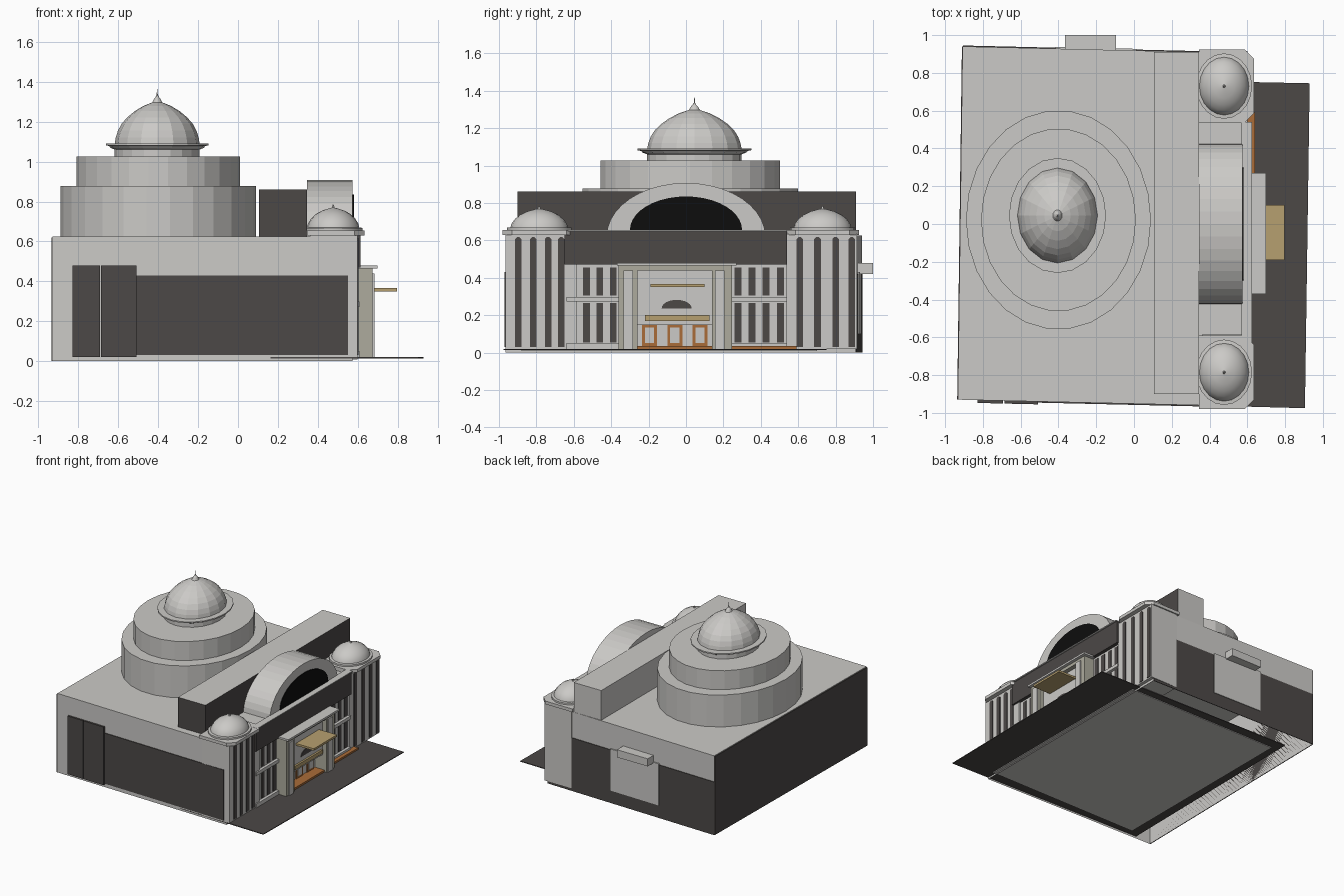
import bpy, bmesh, math

if "Cube" in bpy.data.objects:
    bpy.data.objects.remove(bpy.data.objects["Cube"])


def mat(name, r, g, b):
    m = bpy.data.materials.new(name)
    m.diffuse_color = (r, g, b, 1)
    m.use_nodes = True
    m.node_tree.nodes["Principled BSDF"].inputs["Base Color"].default_value = m.diffuse_color
    return m


LIGHT = mat("light_stone", 0.60, 0.59, 0.57)
DARK = mat("dark_grey", 0.072, 0.065, 0.062)
BLACK = mat("black_glass", 0.004, 0.004, 0.004)
OLIVE = mat("portal_stone", 0.42, 0.41, 0.34)
BROWN = mat("orange_wood", 0.40, 0.15, 0.04)
TAN = mat("tan_canopy", 0.47, 0.35, 0.16)


def finish(name, bm, m, smooth=False):
    bmesh.ops.recalc_face_normals(bm, faces=bm.faces)
    me = bpy.data.meshes.new(name)
    bm.to_mesh(me)
    bm.free()
    me.materials.append(m)
    ob = bpy.data.objects.new(name, me)
    bpy.context.collection.objects.link(ob)
    if smooth:
        bpy.context.view_layer.objects.active = ob
        ob.select_set(True)
        bpy.ops.object.shade_smooth_by_angle(angle=math.radians(35))
        ob.select_set(False)
    return ob


def prism(name, pts, lo, hi, m, axis="z", open_bottom=False):
    """Extrude a 2D outline: axis z uses (x, y) points, axis x uses (y, z) points."""
    bm = bmesh.new()
    pos = (lambda p, h: (p[0], p[1], h)) if axis == "z" else (lambda p, h: (h, p[0], p[1]))
    a = [bm.verts.new(pos(p, lo)) for p in pts]
    b = [bm.verts.new(pos(p, hi)) for p in pts]
    bm.faces.new(b)
    if not open_bottom:
        bm.faces.new(a[::-1])
    for i in range(len(pts)):
        j = (i + 1) % len(pts)
        bm.faces.new((a[i], a[j], b[j], b[i]))
    return finish(name, bm, m)


def box(name, x0, x1, y0, y1, z0, z1, m):
    return prism(name, [(x0, y0), (x1, y0), (x1, y1), (x0, y1)], z0, z1, m)


def wall_plate(name, p, q, t0, t1, z0, z1, m, off=0.006):
    """Thin plate on the wall from p to q (outside on the right), between fractions t0 and t1."""
    dx, dy = q[0] - p[0], q[1] - p[1]
    n = math.hypot(dx, dy)
    ox, oy = dy / n * off, -dx / n * off
    a = (p[0] + dx * t0, p[1] + dy * t0)
    b = (p[0] + dx * t1, p[1] + dy * t1)
    return prism(name, [a, (a[0] + ox, a[1] + oy), (b[0] + ox, b[1] + oy), b], z0, z1, m)


def lathe(name, cx, cy, profile, stretch, n, m, smooth=False):
    """Revolve (radius, z) points, stretched along y."""
    bm = bmesh.new()
    rings = []
    for r, z in profile:
        rings.append([bm.verts.new((cx + r * math.cos(2 * math.pi * i / n),
                                    cy + r * stretch * math.sin(2 * math.pi * i / n), z))
                      for i in range(n)])
    for a, b in zip(rings, rings[1:]):
        for i in range(n):
            j = (i + 1) % n
            bm.faces.new((a[i], a[j], b[j], b[i]))
    bm.faces.new(rings[0][::-1])
    bm.faces.new(rings[-1])
    return finish(name, bm, m, smooth)


def arch(ry, z0, z1, n=20, cy=0.0):
    return [(cy + ry * math.cos(math.pi * i / n), z0 + (z1 - z0) * math.sin(math.pi * i / n))
            for i in range(n + 1)]


def stripe(name, y0, y1, z0, z1, x, m):
    """Vertical plate with clipped top corners on a +x wall."""
    c = (y1 - y0) * 0.3
    prism(name, [(y0, z0), (y1, z0), (y1, z1 - c), (y1 - c, z1), (y0 + c, z1), (y0, z1 - c)],
          x - 0.001, x + 0.005, m, "x")


# main hall, slightly skewed, open underneath
FL, FR, BR, BL = (-0.93, -0.93), (0.575, -0.965), (0.575, 0.905), (-0.905, 0.94)
prism("hall", [FL, FR, BR, BL], 0.0, 0.625, LIGHT, open_bottom=True)
wall_plate("front_dark_panel", FL, FR, 0.28, 0.985, 0.03, 0.43, DARK)
wall_plate("front_dark_bay_left", FL, FR, 0.067, 0.158, 0.02, 0.48, DARK, 0.015)
wall_plate("front_dark_bay_right", FL, FR, 0.162, 0.28, 0.02, 0.48, DARK, 0.015)
wall_plate("back_dark_panel", BR, BL, 0, 1, 0.0, 0.42, DARK, 0.005)
wall_plate("back_light_patch", BR, BL, 0.38, 0.67, 0.10, 0.43, LIGHT, 0.009)
wall_plate("rear_dark_wall", BL, FL, 0, 1, 0.0, 0.62, DARK)
box("back_ledge", -0.365, -0.095, 0.91, 1.0, 0.42, 0.48, LIGHT)

# ground and floor
prism("ground", [(-0.80, -0.93), (0.905, -0.975), (0.93, 0.745), (-0.78, 0.78)], 0.014, 0.02, DARK)
box("floor", -0.72, 0.60, -0.88, 0.70, 0.008, 0.013, LIGHT)

# stepped oval drums and main dome
CX, CY = -0.40, 0.022
lathe("lower_drum", CX, CY, [(0.49, 0.62), (0.49, 0.877)], 1.185, 26, LIGHT)
lathe("upper_drum", CX, CY, [(0.41, 0.87), (0.41, 1.027)], 1.18, 26, LIGHT)
DX, DY = -0.405, 0.045
lathe("dome_neck", DX, DY, [(0.213, 1.02), (0.213, 1.06), (0.235, 1.07), (0.24, 1.078),
                            (0.257, 1.082), (0.257, 1.092), (0.21, 1.092)], 1.185, 20, LIGHT)
lathe("main_dome", DX, DY, [(0.213, 1.088), (0.208, 1.12), (0.197, 1.155), (0.178, 1.19),
                            (0.15, 1.222), (0.113, 1.253), (0.07, 1.279), (0.025, 1.297),
                            (0.016, 1.315), (0.008, 1.325), (0.003, 1.335), (0.001, 1.365)],
      1.185, 16, LIGHT)

# roof block: dark on its front and street faces
roof = box("roof_block", 0.105, 0.345, -0.90, 0.91, 0.62, 0.86, LIGHT)
roof.data.materials.append(DARK)
for f in roof.data.polygons:
    if f.normal.x > 0.5 or f.normal.y < -0.5:
        f.material_index = 1

# arched vault with black window
prism("vault", arch(0.425, 0.62, 0.907), 0.345, 0.575, LIGHT, "x")
prism("vault_window", arch(0.30, 0.655, 0.835), 0.574, 0.581, BLACK, "x")

# street front: fascia, cornice and striped windows
box("fascia", 0.575, 0.615, -0.65, 0.54, 0.47, 0.65, DARK)
box("fascia_cornice", 0.57, 0.625, -0.65, 0.54, 0.648, 0.656, LIGHT)
for side, y0, y1 in (("left", -0.64, -0.355), ("right", 0.24, 0.54)):
    box(side + "_window_wall", 0.57, 0.588, y0, y1, 0.02, 0.47, LIGHT)
    box(side + "_window_sill", 0.57, 0.61, y0, y1, 0.272, 0.298, LIGHT)
    box(side + "_window_base", 0.57, 0.61, y0, y1, 0.02, 0.05, LIGHT)
    step = (y1 - y0) / 4
    for i in range(4):
        a = y0 + step * (i + 0.27)
        box(side + "_lower_pane", 0.587, 0.593, a, a + step * 0.5, 0.055, 0.265, DARK)
        box(side + "_upper_pane", 0.587, 0.593, a, a + step * 0.5, 0.305, 0.455, DARK)

# corner towers
for side, y0, y1, cy, starts in (
        ("left", -0.965, -0.585, -0.785, (-0.915, -0.835, -0.755, -0.685)),
        ("right", 0.535, 0.915, 0.73, (0.59, 0.685, 0.782, 0.868))):
    box(side + "_tower", 0.36, 0.60, y0, y1, 0.02, 0.635, LIGHT)
    for s in starts:
        stripe(side + "_tower_stripe", s, s + 0.036, 0.03, 0.617, 0.60, DARK)
    c0, c1, k = cy - 0.195, cy + 0.195, 0.05
    prism(side + "_tower_cap", [(0.345, c0), (0.635 - k, c0), (0.635, c0 + k), (0.635, c1 - k),
                                (0.635 - k, c1), (0.345, c1)], 0.63, 0.655, LIGHT)
    lathe(side + "_tower_dome", 0.477, cy,
          [(0.148, 0.65), (0.148, 0.668), (0.131, 0.67), (0.126, 0.69), (0.11, 0.715),
           (0.086, 0.738), (0.055, 0.755), (0.02, 0.766), (0.007, 0.769), (0.002, 0.785)],
          1.17, 20, LIGHT, True)

# entrance portal
for side, y0, y1, p0 in (("left", -0.36, -0.26, -0.335), ("right", 0.14, 0.245, 0.155)):
    box(side + "_portal_pier", 0.575, 0.675, y0, y1, 0.02, 0.465, OLIVE)
    box(side + "_portal_pillar", 0.67, 0.685, p0, p0 + 0.052, 0.02, 0.44, LIGHT)
box("portal_lintel", 0.575, 0.675, -0.27, 0.15, 0.44, 0.465, OLIVE)
box("portal_cornice", 0.60, 0.70, -0.37, 0.27, 0.465, 0.48, LIGHT)
box("portal_panel", 0.575, 0.64, -0.262, 0.142, 0.15, 0.445, LIGHT)
prism("fan_window", arch(0.08, 0.237, 0.282, 12, -0.05), 0.638, 0.645, DARK, "x")
box("door_header", 0.638, 0.655, -0.22, 0.125, 0.17, 0.20, TAN)
box("canopy", 0.64, 0.797, -0.19, 0.10, 0.35, 0.366, TAN)
for i in range(3):
    y = -0.235 + i * 0.135
    box("door_leaf", 0.574, 0.582, y, y + 0.08, 0.035, 0.148, BROWN)
    box("door_pane", 0.581, 0.585, y + 0.015, y + 0.065, 0.05, 0.135, LIGHT)

# wooden steps
box("entrance_step", 0.55, 0.66, -0.262, 0.142, 0.016, 0.035, BROWN)
box("side_step", 0.55, 0.64, 0.245, 0.59, 0.016, 0.034, BROWN)
